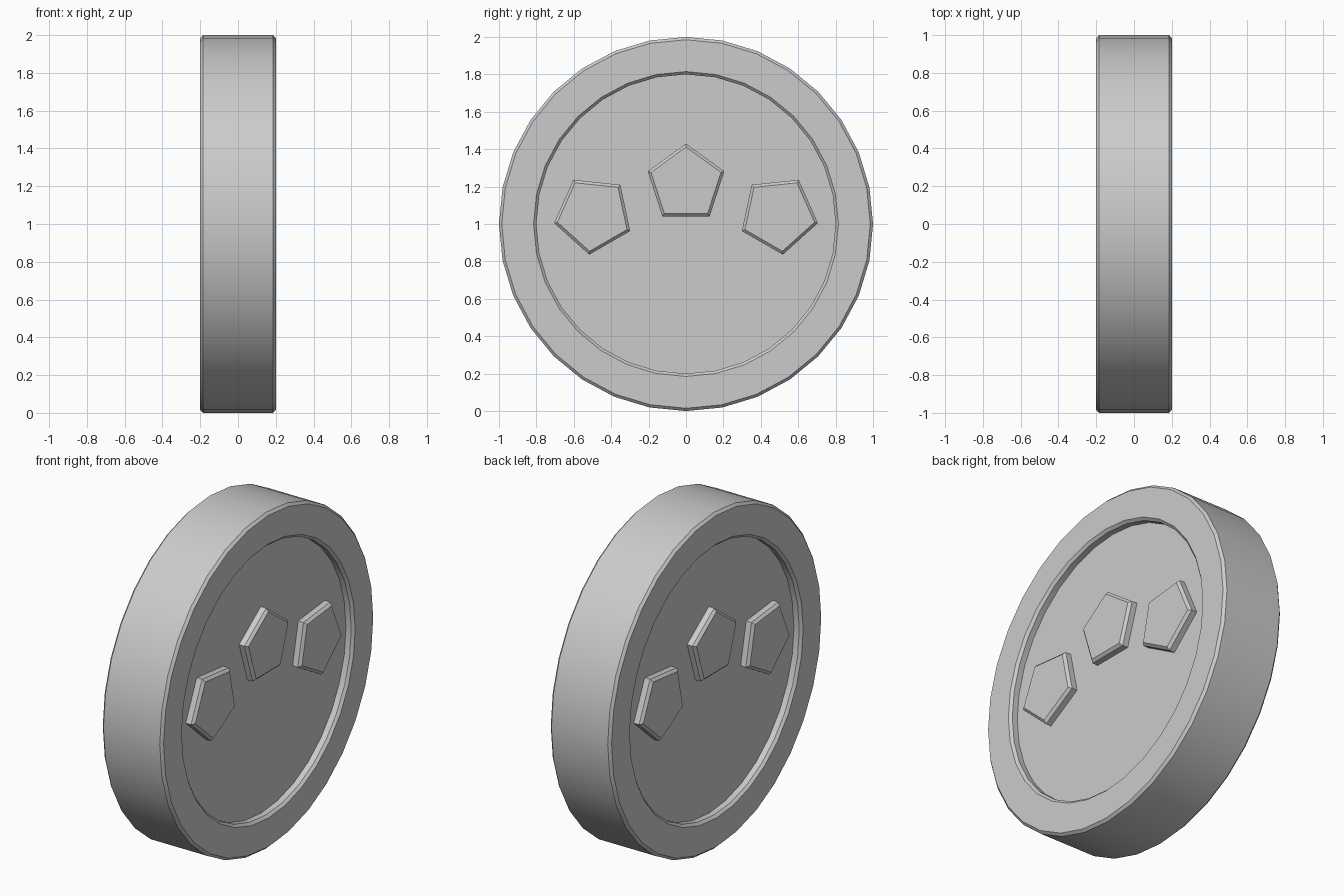
import bpy, bmesh
from math import cos, sin, pi, radians

if "Cube" in bpy.data.objects:
    bpy.data.objects.remove(bpy.data.objects["Cube"])

BEVEL = 0.015
HALF = 0.2       # half thickness
FLOOR = 0.15     # height of the recessed face
RADIUS, INNER = 1.0, 0.8


def loft(name, profile, sides, cy=0.0, cz=1.0, start=90.0, turn=1):
    """Rings of (x, radius) around the x axis, capped at both ends.
    turn = -1 rotates the part half a turn about z."""
    bm = bmesh.new()
    rings = []
    for x, r in profile:
        ring = []
        for i in range(sides):
            a = radians(start) + 2 * pi * i / sides
            y, z = cy + r * cos(a), cz + r * sin(a)
            ring.append(bm.verts.new((turn * x, turn * y, z)))
        rings.append(ring)
    for a, b in zip(rings, rings[1:]):
        for i in range(sides):
            j = (i + 1) % sides
            bm.faces.new((a[i], a[j], b[j], b[i]))
    bm.faces.new(rings[0])
    bm.faces.new(rings[-1])
    bmesh.ops.recalc_face_normals(bm, faces=bm.faces[:])
    mesh = bpy.data.meshes.new(name)
    bm.to_mesh(mesh)
    bm.free()
    obj = bpy.data.objects.new(name, mesh)
    bpy.context.collection.objects.link(obj)
    return obj


# Coin body: bevelled rim with a shallow recess on both faces
side = [(FLOOR, INNER), (HALF - BEVEL, INNER), (HALF, INNER + BEVEL),
        (HALF, RADIUS - BEVEL), (HALF - BEVEL, RADIUS)]
coin = loft("coin_body", [(-x, r) for x, r in side] + side[::-1], 32)
bpy.context.view_layer.objects.active = coin
coin.select_set(True)
bpy.ops.object.shade_smooth_by_angle(angle=radians(30))

# Three raised bevelled pentagons on each face
R = 0.215
pent = [(FLOOR - 0.005, R), (HALF - BEVEL, R), (HALF, R - BEVEL / cos(pi / 5))]
spots = [("left", -0.495, 1.05, 120), ("middle", 0, 1.215, 90), ("right", 0.495, 1.05, 60)]
for face, turn in (("front", 1), ("back", -1)):
    for label, y, z, angle in spots:
        loft(f"{face}_pentagon_{label}", pent, 5, y, z, angle, turn)
